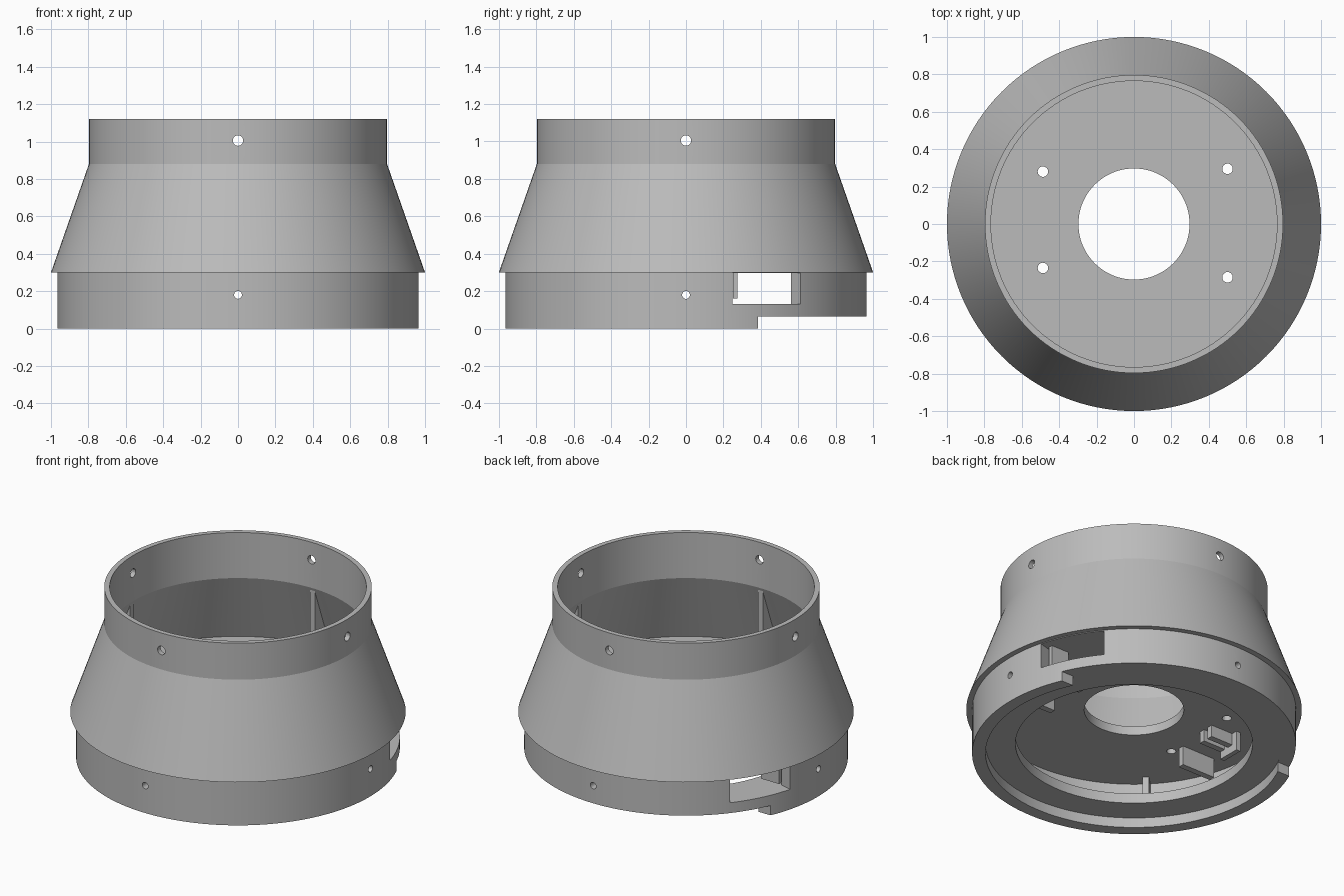
import bpy, bmesh, math
from mathutils import Matrix, Vector

cube = bpy.data.objects.get("Cube")
if cube:
    bpy.data.objects.remove(cube, do_unlink=True)

grey = bpy.data.materials.new("light grey plastic")
grey.use_nodes = True
COLOUR = (0.5, 0.5, 0.5, 1)
grey.diffuse_color = COLOUR
grey.node_tree.nodes["Principled BSDF"].inputs["Base Color"].default_value = COLOUR


def finish(name, bm):
    bmesh.ops.recalc_face_normals(bm, faces=bm.faces)
    mesh = bpy.data.meshes.new(name)
    bm.to_mesh(mesh)
    bm.free()
    mesh.materials.append(grey)
    obj = bpy.data.objects.new(name, mesh)
    bpy.context.collection.objects.link(obj)
    return obj


def lathe(bm, profile, steps=128):
    rings = []
    for i in range(steps):
        a = math.tau * i / steps
        rings.append([bm.verts.new((r * math.cos(a), r * math.sin(a), z)) for r, z in profile])
    n = len(profile)
    for i in range(steps):
        p, q = rings[i], rings[(i + 1) % steps]
        for j in range(n):
            k = (j + 1) % n
            bm.faces.new((p[j], q[j], q[k], p[k]))


def prism(bm, points, offset):
    """Extrude a flat polygon along a vector."""
    offset = Vector(offset)
    low = [bm.verts.new(p) for p in points]
    high = [bm.verts.new(Vector(p) + offset) for p in points]
    bm.faces.new(low)
    bm.faces.new(high[::-1])
    for i in range(len(low)):
        j = (i + 1) % len(low)
        bm.faces.new((low[i], low[j], high[j], high[i]))


def box(bm, x0, x1, y0, y1, z0, z1):
    prism(bm, [(x0, y0, z0), (x1, y0, z0), (x1, y1, z0), (x0, y1, z0)], (0, 0, z1 - z0))


def drill(bm, radius, length, matrix):
    bmesh.ops.create_cone(bm, cap_ends=True, segments=24, radius1=radius,
                          radius2=radius, depth=length, matrix=matrix)


# Housing: base ring, flared collar, floor and retaining lip in one turned profile
bm = bmesh.new()
lathe(bm, [(.885, 0), (.965, 0), (.965, .3), (1, .3), (.797, .88), (.797, 1.12),
           (.765, 1.12), (.765, .82), (.94, .355), (.297, .355), (.297, .297),
           (.885, .297), (.885, .13), (.707, .13), (.707, .065), (.885, .065)])
housing = finish("housing", bm)

# Cutter for every opening
bm = bmesh.new()
for k in range(4):
    turn = Matrix.Rotation(k * math.pi / 2, 4, "Z")
    for radius, r, z in ((.028, .78, 1.005), (.021, .925, .18)):
        drill(bm, radius, .3, turn @ Matrix.Translation((r, 0, z)) @ Matrix.Rotation(math.pi / 2, 4, "Y"))
for x, y in ((.5, .295), (.5, -.285), (-.487, .28), (-.487, -.235)):
    drill(bm, .028, .2, Matrix.Translation((x, y, .33)))
for side in (-1, 1):
    angles = [math.radians(15 + 24.3 * i / 12) for i in range(13)]
    arc = [(side * r * math.cos(a), r * math.sin(a), .132)
           for r, seq in ((.85, angles), (1.1, angles[::-1])) for a in seq]
    prism(bm, arc, (0, 0, .164))
box(bm, -1.2, 1.2, .385, 1.2, -.2, .064)
cutter = finish("opening_cutter", bm)
cutter.hide_render = True

cut = housing.modifiers.new("openings", "BOOLEAN")
cut.operation = "DIFFERENCE"
cut.solver = "EXACT"
cut.object = cutter
bpy.context.view_layer.objects.active = housing
housing.select_set(True)
bpy.ops.object.modifier_apply(modifier=cut.name)
bpy.data.objects.remove(cutter, do_unlink=True)
bpy.ops.object.shade_smooth_by_angle(angle=math.radians(15))

# Triangular ribs standing on the floor inside the flare
for k, label in enumerate(("left", "back", "right", "front")):
    bm = bmesh.new()
    prism(bm, [(.772, -.018, .35), (.95, -.018, .35), (.772, -.018, .82)], (0, .036, 0))
    bm.transform(Matrix.Rotation(k * math.pi / 2, 4, "Z"))
    finish(label + "_rib", bm)

# Brackets under the floor, on both sides
for side, label in ((1, "left"), (-1, "right")):
    bm = bmesh.new()
    for x0, x1, y0, y1, z0 in ((.5, .74, -.18, -.14, .17),
                               (.47, .63, .12, .16, .22),
                               (.47, .63, .05, .09, .22),
                               (.63, .66, .05, .2, .17)):
        a, b = sorted((side * x0, side * x1))
        box(bm, a, b, y0, y1, z0, .3)
    finish(label + "_bracket", bm)

    # Small fins beside the slots and at the front corners
    bm = bmesh.new()
    a, b = sorted((side * .74, side * .87))
    box(bm, a, b, .25, .275, .16, .3)
    finish(label + "_slot_fin", bm)
    bm = bmesh.new()
    box(bm, .8, .89, -.02, .02, .13, .3)
    bm.transform(Matrix.Rotation(math.radians(-45 if side > 0 else -135), 4, "Z"))
    finish(label + "_front_fin", bm)
